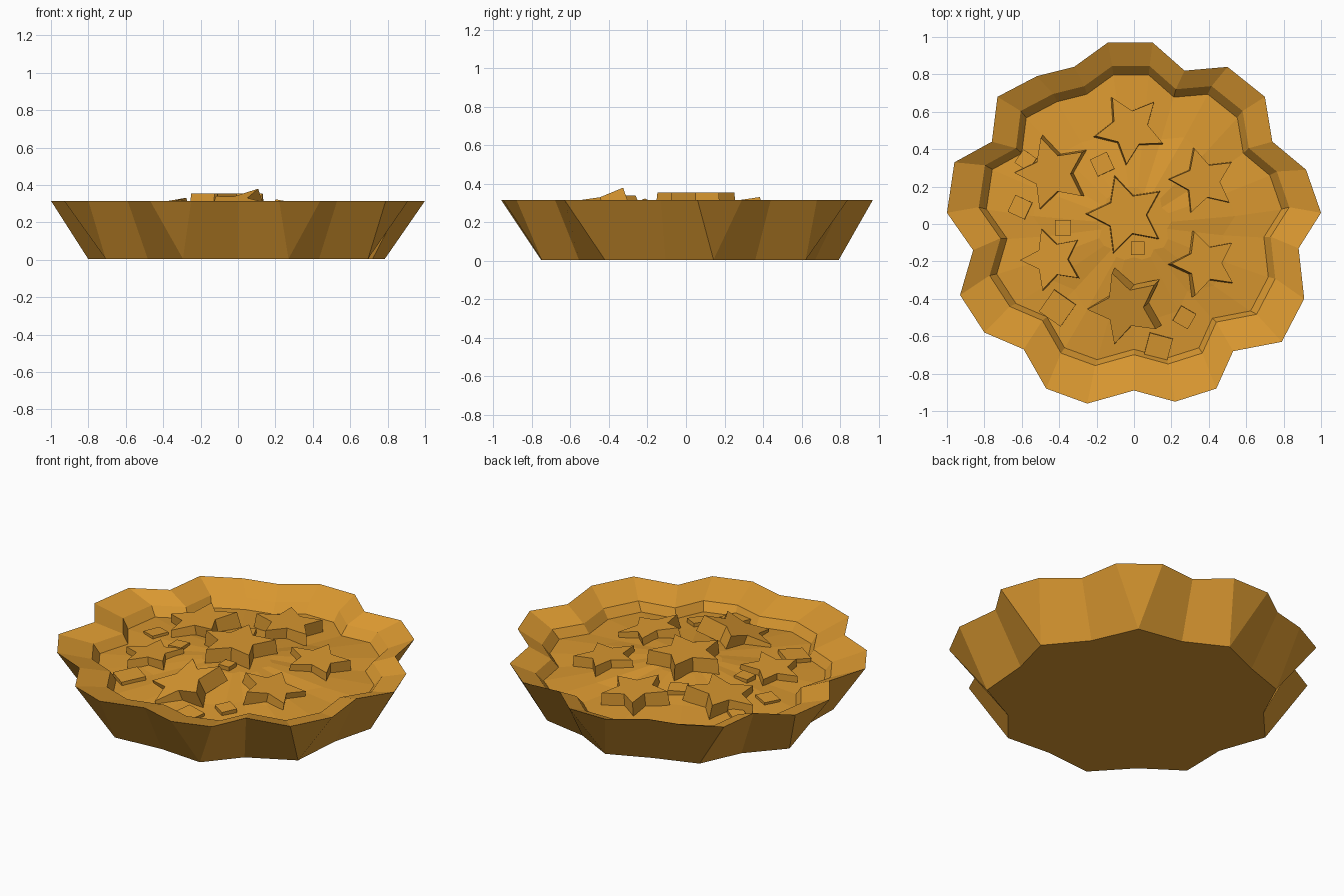
import bpy, bmesh, random
from math import sin, cos, radians, hypot
from mathutils import Vector, Matrix

random.seed(4)
if "Cube" in bpy.data.objects:
    bpy.data.objects.remove(bpy.data.objects["Cube"])

pastry = bpy.data.materials.new("golden_pastry")
pastry.use_nodes = True
COLOUR = (0.7, 0.315, 0.03, 1)
pastry.diffuse_color = COLOUR
pastry.node_tree.nodes["Principled BSDF"].inputs["Base Color"].default_value = COLOUR


def finish(bm, name):
    """Turn a bmesh into a flat shaded object."""
    mesh = bpy.data.meshes.new(name)
    bm.to_mesh(mesh)
    bm.free()
    mesh.materials.append(pastry)
    obj = bpy.data.objects.new(name, mesh)
    bpy.context.scene.collection.objects.link(obj)


def bridge(bm, low, high):
    """Join two rings of equal length with quads."""
    n = len(low)
    for i in range(n):
        j = (i + 1) % n
        bm.faces.new((low[i], low[j], high[j], high[i]))


# Scalloped rim outline, counter-clockwise: nine lobes of two tips and a valley
RIM = [(0.10, 0.97), (-0.14, 0.97), (-0.32, 0.84), (-0.52, 0.79), (-0.73, 0.68), (-0.76, 0.44),
       (-0.96, 0.33), (-1, 0.06), (-0.86, -0.14), (-0.93, -0.38), (-0.80, -0.58), (-0.59, -0.67),
       (-0.47, -0.88), (-0.25, -0.96), (0, -0.89), (0.22, -0.95), (0.44, -0.88), (0.53, -0.68),
       (0.79, -0.63), (0.91, -0.40), (0.88, -0.13), (1, 0.06), (0.92, 0.29), (0.74, 0.44),
       (0.70, 0.68), (0.50, 0.84), (0.27, 0.82)]

# Base outline: both tips of each lobe pinch into one corner
BASE = []
for a, b, valley in zip(RIM[0::3], RIM[1::3], RIM[2::3]):
    corner = ((a[0] + b[0]) / 2, (a[1] + b[1]) / 2)
    BASE += [corner, corner, valley]


def ring(bm, outline, scale, z, shift=0, wobble=0):
    return [bm.verts.new((x * scale, y * scale + shift, z + random.uniform(-wobble, wobble)))
            for x, y in outline]


# Crust: base, flared outer wall, sloping lip and inner step
bm = bmesh.new()
levels = [ring(bm, BASE, 0.818, 0.005), ring(bm, RIM, 1, 0.315),
          ring(bm, RIM, 0.83, 0.26, 0.04), ring(bm, RIM, 0.775, 0.19, 0.03)]
bm.faces.new(levels[0][::-1])
for low, high in zip(levels, levels[1:]):
    bridge(bm, low, high)
bmesh.ops.remove_doubles(bm, verts=bm.verts, dist=0.0001)
finish(bm, "crust")

# Filling: domed, uneven surface
bm = bmesh.new()
levels = [ring(bm, RIM, 0.79, 0.208, 0.03), ring(bm, RIM, 0.54, 0.226, 0.01, 0.006),
          ring(bm, RIM, 0.2, 0.274)]
for low, high in zip(levels, levels[1:]):
    bridge(bm, low, high)
bm.faces.new(levels[-1])
finish(bm, "filling")


def prism(name, outline, x, y, top, depth, tilt=(0, 0), flare=1.0):
    """Slab with a flat top that may lean along x and y, and a flared foot."""
    bm = bmesh.new()
    face = bm.faces.new([bm.verts.new((px, py, px * tilt[0] + py * tilt[1])) for px, py in outline])
    lower = bmesh.ops.extrude_face_region(bm, geom=[face])["geom"]
    moved = [g for g in lower if isinstance(g, bmesh.types.BMVert)]
    bmesh.ops.scale(bm, verts=moved, vec=(flare, flare, 1))
    # the slab leans as a whole, so its foot slides along its own normal
    bmesh.ops.translate(bm, verts=moved, vec=(tilt[0] * depth, tilt[1] * depth, -depth))
    bmesh.ops.recalc_face_normals(bm, faces=bm.faces)
    bmesh.ops.transform(bm, matrix=Matrix.Translation(Vector((x, y, top))), verts=bm.verts)
    finish(bm, name)


def star(radius, phase):
    points = []
    for k in range(10):
        r = radius * (0.5 if k % 2 else 1)
        angle = radians(phase + 36 * k)
        points.append((r * cos(angle), r * sin(angle)))
    return points


# Pastry stars: x, y, radius, turn, top height, lean
STARS = {
    "star_back": (-0.02, 0.51, 0.19, 48, 0.298, (-0.05, -0.05)),
    "star_back_right": (-0.44, 0.27, 0.20, 35, 0.298, (0.16, 0.06)),
    "star_back_left": (0.37, 0.23, 0.18, 33, 0.288, (-0.08, 0)),
    "star_centre": (-0.04, 0.05, 0.21, 35, 0.355, (0, 0)),
    "star_front_right": (-0.44, -0.19, 0.17, 37, 0.272, (0.1, 0)),
    "star_front_left": (0.38, -0.21, 0.18, 37, 0.287, (-0.2, -0.04)),
    "star_front": (-0.05, -0.45, 0.20, 38, 0.303, (0.26, 0.29)),
}
for name, (x, y, radius, turn, top, lean) in STARS.items():
    prism(name, star(radius, turn), x, y, top, 0.09, lean, 1.05)


# Crumbs scattered on the filling: x, y, half diagonal, turn
CRUMBS = [(-0.58, 0.34, 0.06, 10), (-0.61, 0.09, 0.07, 20), (-0.38, -0.02, 0.06, 45),
          (0.02, -0.13, 0.05, 45), (-0.41, -0.45, 0.1, 10), (0.27, -0.5, 0.065, 15),
          (0.13, -0.66, 0.09, 30), (-0.17, 0.32, 0.07, 70)]
for i, (x, y, size, turn) in enumerate(CRUMBS):
    square = [(size * cos(radians(turn + 90 * k)), size * sin(radians(turn + 90 * k)))
              for k in range(4)]
    height = 0.315 - 0.125 * hypot(x, y)
    prism(f"crumb_{i + 1}", square, x, y, height, 0.05, (-0.15 * x, -0.15 * y))
